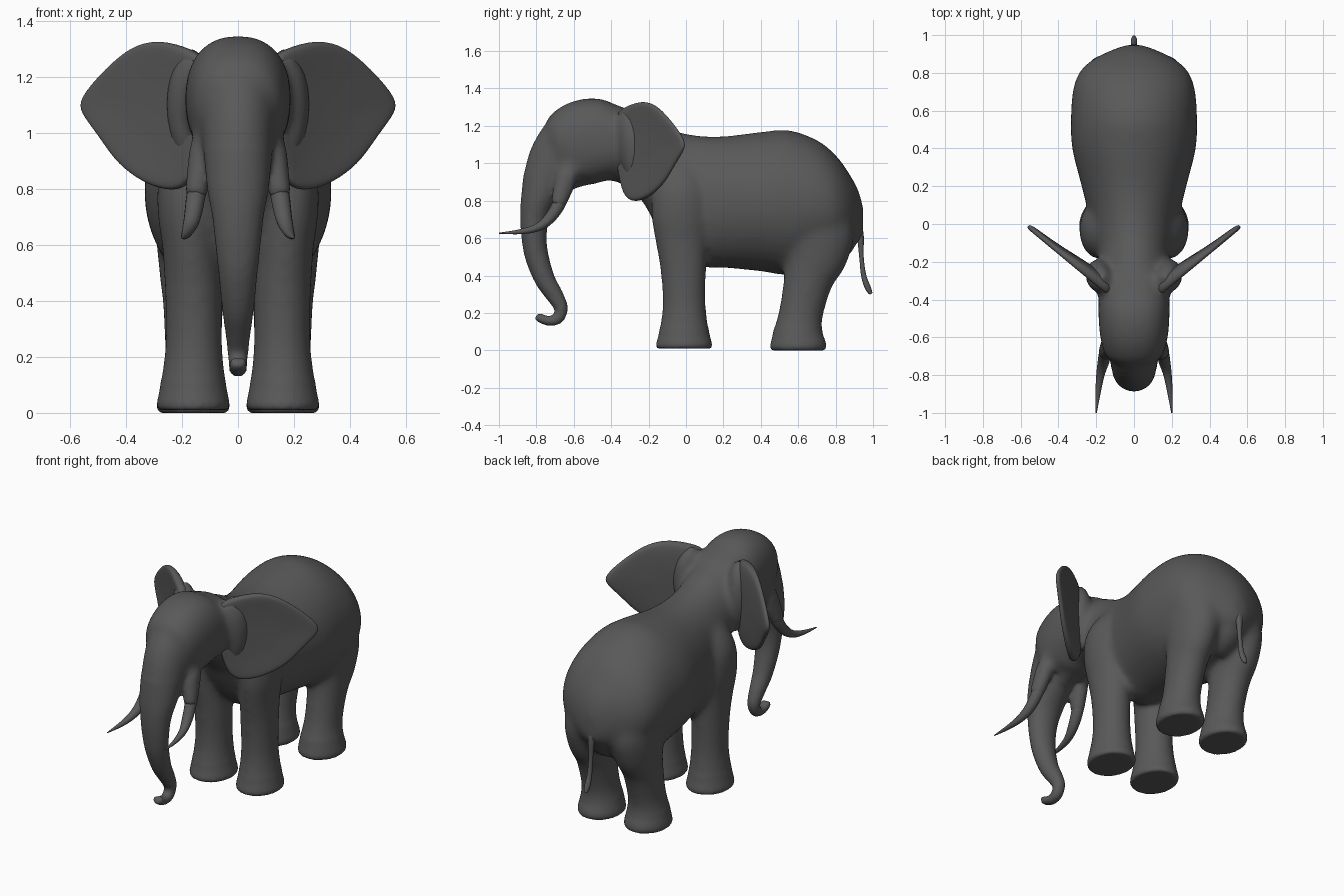
import bpy, bmesh, math
from mathutils import Vector


def spline(pts, steps):
    """Catmull-Rom through tuples of any length."""
    vs = [Vector(p) for p in pts]
    out = []
    for i in range(len(vs) - 1):
        a, b, c, d = vs[max(i - 1, 0)], vs[i], vs[i + 1], vs[min(i + 2, len(vs) - 1)]
        for s in range(steps):
            t = s / steps
            out.append(0.5 * (2 * b + (c - a) * t + (2 * a - 5 * b + 4 * c - d) * t * t
                              + (3 * b - a - 3 * c + d) * t ** 3))
    return out + [vs[-1]]


def tube(bm, pts, sides=32, steps=5, power=1.0, sign=1, axis=None):
    """Closed loft; each point is x, y, z, half width, half depth. axis fixes the ring direction."""
    pts = spline(pts, steps)
    rings = []
    for i, p in enumerate(pts):
        t = (pts[min(i + 1, len(pts) - 1)] - pts[max(i - 1, 0)])
        t = Vector(axis or t[:3]).normalized()
        side = (Vector((1, 0, 0)) - t * t.x).normalized()
        up = t.cross(side)
        ring = []
        for k in range(sides):
            a = 2 * math.pi * k / sides
            c, s = math.cos(a), math.sin(a)
            c = math.copysign(abs(c) ** power, c)
            s = math.copysign(abs(s) ** power, s)
            v = Vector(p[:3]) + side * (c * p[3]) + up * (s * p[4])
            v.x *= sign
            ring.append(bm.verts.new(v))
        rings.append(ring)
    for r, q in zip(rings, rings[1:]):
        for k in range(sides):
            n = (k + 1) % sides
            bm.faces.new((r[k], r[n], q[n], q[k]))
    bm.faces.new(rings[0])
    bm.faces.new(rings[-1])


hide = bpy.data.materials.new("dark_grey")
hide.diffuse_color = (.1, .1, .1, 1)


def finish(bm, name):
    bmesh.ops.recalc_face_normals(bm, faces=bm.faces)
    me = bpy.data.meshes.new(name)
    bm.to_mesh(me)
    bm.free()
    me.shade_smooth()
    me.materials.append(hide)
    ob = bpy.data.objects.new(name, me)
    bpy.context.collection.objects.link(ob)
    return ob


# Torso, from neck to rump, in upright rings
bm = bmesh.new()
tube(bm, [(0, -.40, 1.10, .17, .19), (0, -.3, 1.07, .18, .205), (0, -.22, 1.01, .185, .235),
          (0, -.16, .94, .19, .28), (0, -.08, .86, .21, .32), (0, .05, .80, .24, .35),
          (0, .2, .793, .278, .352), (0, .4, .795, .328, .373), (0, .55, .79, .335, .388),
          (0, .7, .785, .325, .34), (0, .8, .765, .292, .28), (0, .87, .745, .22, .205),
          (0, .92, .72, .12, .14), (0, .948, .69, .04, .08)], axis=(0, 1, 0))
# Rump below the tail, filling between the thighs
tube(bm, [(0, .78, .82, .12, .12), (0, .80, .70, .15, .14), (0, .77, .58, .12, .13),
          (0, .70, .49, .08, .08)])
# Skull and lower jaw
tube(bm, [(0, -.26, 1.11, .175, .16), (0, -.4, 1.115, .188, .205), (0, -.5, 1.12, .188, .23),
          (0, -.6, 1.09, .178, .22), (0, -.68, 1.05, .15, .17), (0, -.74, 1.03, .08, .1)], power=.85)
tube(bm, [(0, -.42, 1.0, .1, .09), (0, -.54, .96, .1, .08), (0, -.66, .88, .05, .04)])
# Forehead and trunk
tube(bm, [(0, -.50, 1.2, .14, .13), (0, -.6, 1.12, .15, .17), (0, -.68, 1.02, .135, .165),
          (0, -.74, .92, .122, .135), (0, -.79, .8, .11, .095), (0, -.81, .7, .092, .077),
          (0, -.812, .6, .081, .067), (0, -.797, .5, .07, .063), (0, -.755, .38, .058, .055),
          (0, -.70, .29, .046, .046), (0, -.668, .225, .038, .037), (0, -.685, .172, .034, .032),
          (0, -.73, .157, .033, .027), (0, -.775, .17, .033, .025), (0, -.798, .187, .03, .022)])
# Legs, tusk sockets and ear roots, both sides
front_leg = [(.16, -.01, .01, .122, .145), (.16, -.01, .03, .131, .151), (.16, -.01, .1, .118, .134),
             (.158, -.01, .25, .102, .116), (.16, -.015, .45, .103, .125), (.17, -.025, .6, .102, .142),
             (.18, -.03, .72, .108, .155), (.175, -.03, .85, .105, .15), (.13, -.02, .96, .08, .12),
             (.1, -.01, 1.02, .05, .08)]
hind_leg = [(.16, .6, 0, .122, .143), (.16, .6, .025, .131, .151), (.16, .6, .1, .117, .132),
            (.16, .615, .2, .103, .119), (.16, .655, .38, .108, .135), (.16, .69, .5, .122, .175),
            (.152, .695, .62, .14, .205), (.14, .68, .78, .14, .17)]
socket = [(.1, -.56, 1.06, .05, .06), (.125, -.63, .94, .048, .06), (.143, -.668, .83, .042, .048),
          (.151, -.684, .775, .037, .038)]
ear_root = [(.16, -.27, .88, .03, .04), (.185, -.27, .98, .055, .07), (.19, -.27, 1.1, .068, .085),
            (.18, -.285, 1.21, .06, .08), (.15, -.32, 1.285, .035, .05)]
for s in (1, -1):
    for part in (front_leg, hind_leg, socket, ear_root):
        tube(bm, part, sign=s)
raw = finish(bm, "body_parts")

# Fuse into one skin, then soften the joints but not trunk and soles
rm = raw.modifiers.new("fuse", 'REMESH')
rm.mode = 'VOXEL'
rm.voxel_size = .012
dg = bpy.context.evaluated_depsgraph_get()
skin = bpy.data.meshes.new_from_object(raw.evaluated_get(dg))
skin.name = "body"
bpy.data.objects.remove(raw)
body = bpy.data.objects.new("body", skin)
bpy.context.collection.objects.link(body)
skin.materials.clear()
skin.materials.append(hide)
skin.shade_smooth()
joints = body.vertex_groups.new(name="joints")
joints.add([v.index for v in skin.vertices
            if v.co.z > .12 and not (v.co.y < -.6 and v.co.z < .95)], 1, 'REPLACE')
for grp, n in (("joints", 40), ("", 4)):
    sm = body.modifiers.new("soften", 'SMOOTH')
    sm.iterations = n
    sm.vertex_group = grp

# Ears: padded sheet from its outline, thick at the root, mirrored
outline = [(.12, 1.27), (.19, 1.305), (.28, 1.332), (.36, 1.318), (.43, 1.27), (.51, 1.19),
           (.572, 1.11), (.55, 1.06), (.495, .99), (.44, .905), (.37, .845), (.30, .808),
           (.225, .793), (.17, .83), (.14, .95), (.11, 1.12)]
normal = Vector((.65, -.76, 0))
bm = bmesh.new()
rings = []
for scale, off in ((.45, .004), (.9, .014), (1.01, .01), (1.01, -.012), (.9, -.02), (.45, -.026)):
    ring = []
    for x, z in outline:
        x, z = .31 + (x - .31) * scale, 1.07 + (z - 1.07) * scale
        root = min(max((.42 - x) / .2, 0), 1)
        d = off * (1 + 1.6 * root * (off < 0))
        ring.append(bm.verts.new(Vector((x, -.245 + (x - .28) * .83, z)) + normal * d))
    rings.append(ring)
for r, q in zip(rings, rings[1:]):
    for k in range(len(r)):
        n = (k + 1) % len(r)
        bm.faces.new((r[k], r[n], q[n], q[k]))
bm.faces.new(rings[0])
bm.faces.new(rings[-1])
ears = finish(bm, "ears")
ears.modifiers.new("mirror", 'MIRROR').use_mirror_merge = False
ears.modifiers.new("round", 'SUBSURF').levels = 2

# Tusks
bm = bmesh.new()
for s in (1, -1):
    tube(bm, [(.135, -.65, .87, .03, .035), (.15, -.68, .78, .034, .035), (.163, -.735, .70, .03, .029),
              (.178, -.80, .655, .022, .021), (.19, -.89, .634, .014, .013),
              (.2, -1.0, .626, .003, .003)], sides=16, sign=s)
finish(bm, "tusks")

# Tail
bm = bmesh.new()
tube(bm, [(0, .90, .70, .03, .03), (0, .93, .62, .022, .02), (0, .938, .5, .014, .012),
          (0, .95, .4, .015, .014), (0, .972, .335, .017, .016), (0, .99, .302, .01, .009)], sides=16)
finish(bm, "tail")
